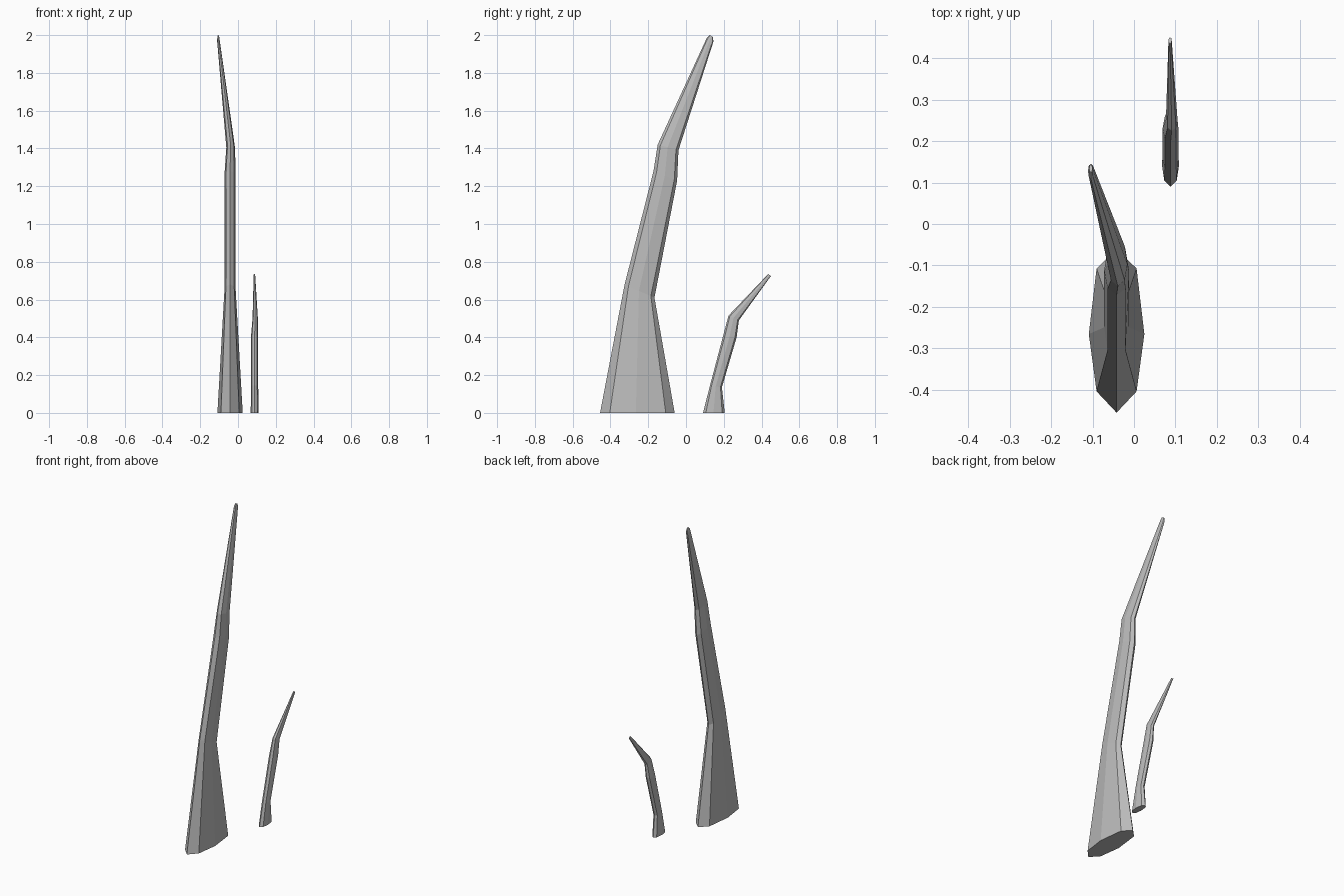
import bpy, bmesh

if "Cube" in bpy.data.objects:
    bpy.data.objects.remove(bpy.data.objects["Cube"])

mat = bpy.data.materials.new("plain grey")
mat.diffuse_color = (0.5, 0.5, 0.5, 1)
mat.use_nodes = True
mat.node_tree.nodes["Principled BSDF"].inputs["Base Color"].default_value = mat.diffuse_color

# Pointed oval cross-section: (fraction front to back, sideways fraction)
SECTION = [(0, 0), (.13, .72), (.48, 1), (.88, .72), (1, 0),
           (.88, -.72), (.48, -1), (.13, -.72)]


def spike(name, rings):
    """Loft rings given as (front y, front z, back y, back z, centre x, half width)."""
    bm = bmesh.new()
    loops = []
    for fy, fz, by, bz, cx, hw in rings:
        loops.append([bm.verts.new((cx + hw * s, fy + (by - fy) * t, fz + (bz - fz) * t))
                      for t, s in SECTION])
    n = len(SECTION)
    for a, b in zip(loops, loops[1:]):
        for i in range(n):
            j = (i + 1) % n
            bm.faces.new((a[i], a[j], b[j], b[i]))
    bm.faces.new(loops[0][::-1])
    bm.faces.new(loops[-1])
    bmesh.ops.recalc_face_normals(bm, faces=bm.faces[:])
    me = bpy.data.meshes.new(name)
    bm.to_mesh(me)
    bm.free()
    me.materials.append(mat)
    ob = bpy.data.objects.new(name, me)
    bpy.context.collection.objects.link(ob)


# Tall bent spike
spike("tall_spike", [
    (-.455, 0, -.06, 0, -.042, .067),
    (-.325, .68, -.167, .61, -.042, .030),
    (-.172, 1.28, -.047, 1.23, -.042, .030),
    (-.150, 1.42, -.040, 1.39, -.039, .023),
    (.110, 1.985, .145, 1.965, -.104, .007),
    (.125, 2.0, .143, 1.99, -.104, .004),
])

# Short bent spike
spike("short_spike", [
    (.09, 0, .205, 0, .088, .021),
    (.127, .145, .19, .135, .088, .019),
    (.197, .41, .268, .40, .088, .019),
    (.225, .515, .28, .49, .091, .014),
    (.435, .735, .45, .725, .087, .004),
])
